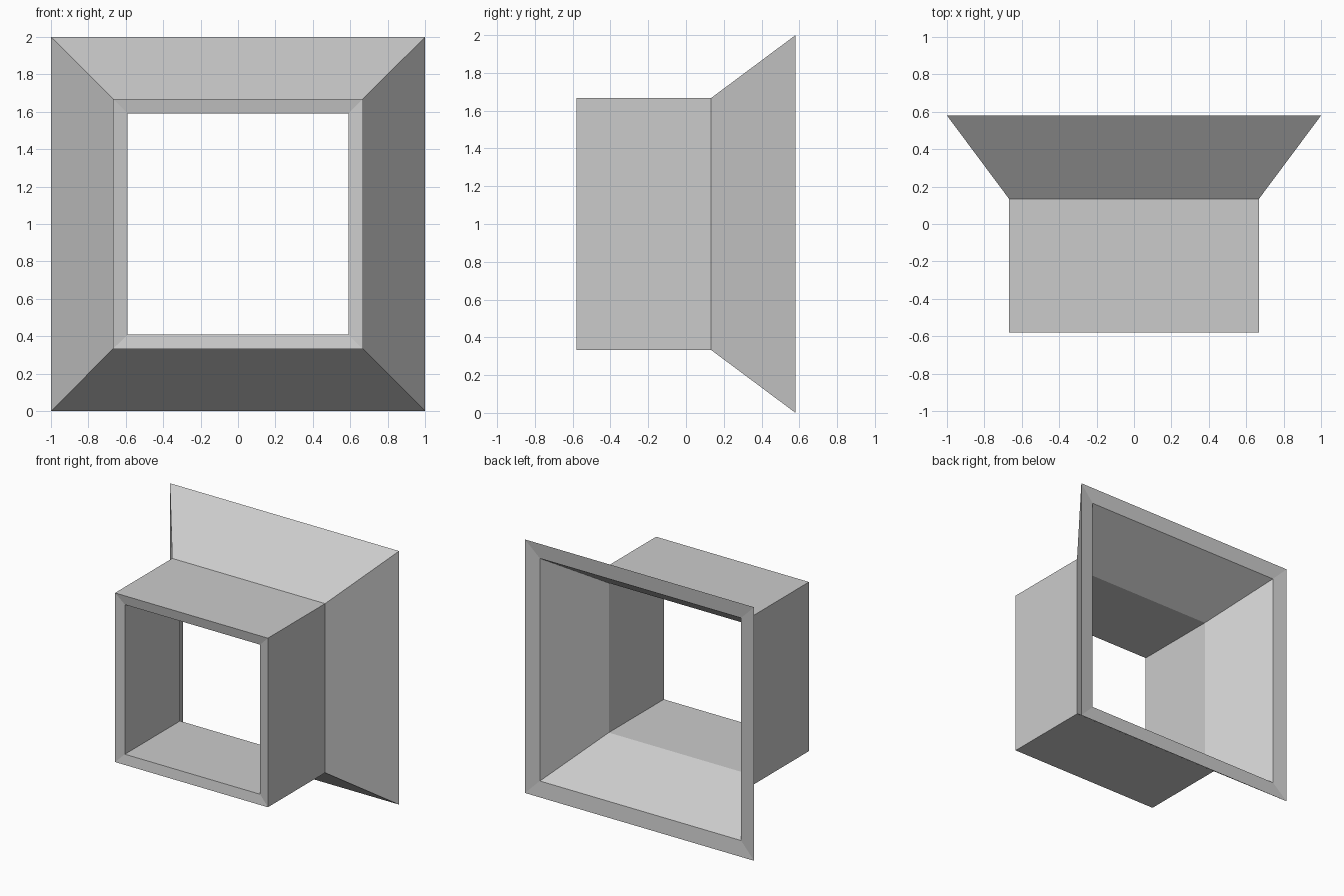
import bpy, bmesh

if "Cube" in bpy.data.objects:
    bpy.data.objects.remove(bpy.data.objects["Cube"])

# Wall cross-section: (y, half-width), outer skin front to back, then inner skin back to front
PROFILE = [(-0.58, 0.667), (0.133, 0.667), (0.58, 1.0),
           (0.567, 0.878), (0.12, 0.59), (-0.567, 0.59)]
CORNERS = [(-1, -1), (1, -1), (1, 1), (-1, 1)]
CENTRE_Z = 1.0

# Square funnel: one square ring per profile point, bridged into a closed shell
bm = bmesh.new()
rings = [[bm.verts.new((sx * r, y, CENTRE_Z + sz * r)) for sx, sz in CORNERS]
         for y, r in PROFILE]
for i, ring in enumerate(rings):
    following = rings[(i + 1) % len(rings)]
    for j in range(4):
        k = (j + 1) % 4
        bm.faces.new((ring[j], ring[k], following[k], following[j]))
bmesh.ops.recalc_face_normals(bm, faces=bm.faces[:])

mesh = bpy.data.meshes.new("flared_square_duct")
bm.to_mesh(mesh)
bm.free()
duct = bpy.data.objects.new("flared_square_duct", mesh)
bpy.context.collection.objects.link(duct)
